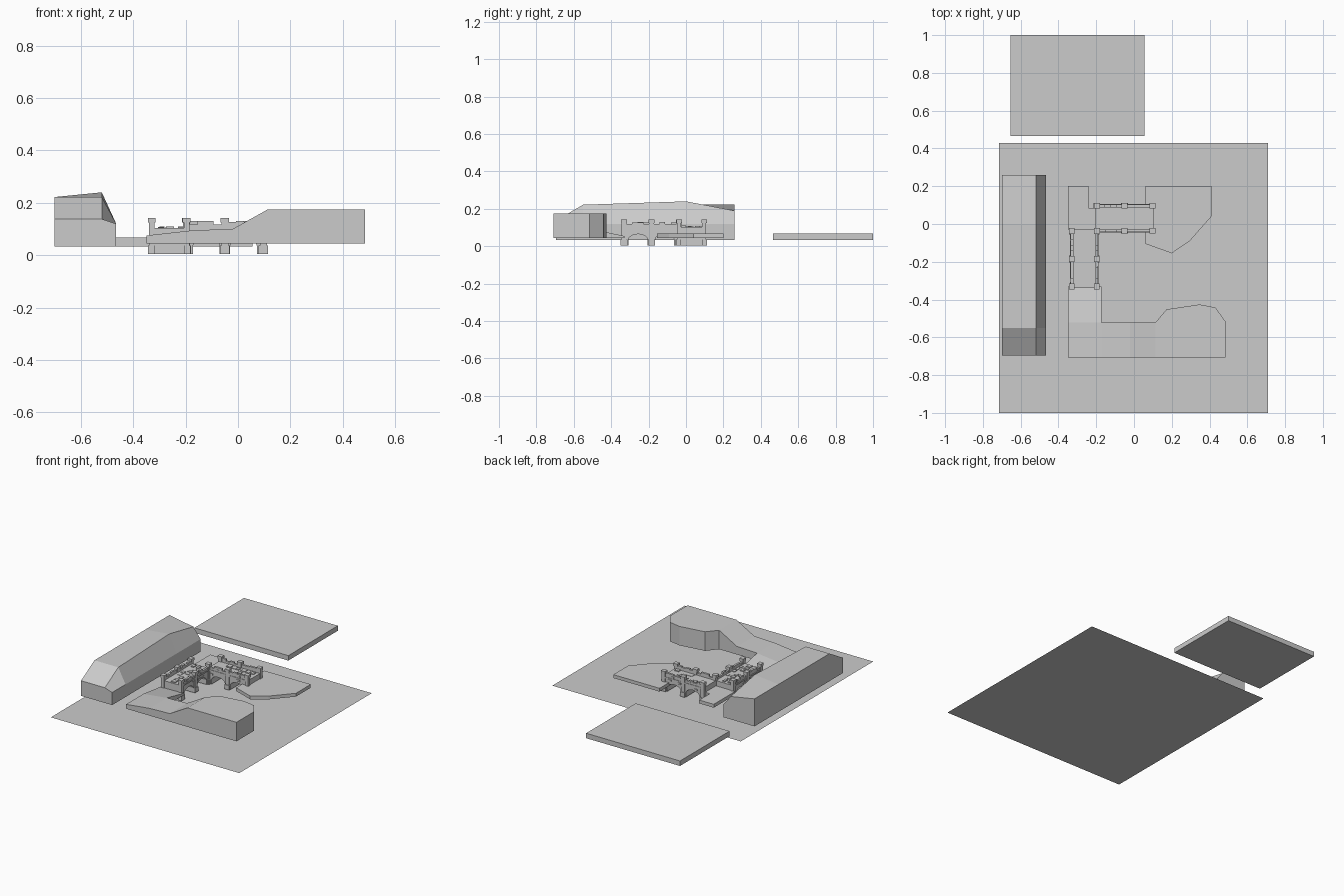
import bpy, bmesh, math, random
from mathutils import Matrix, Vector

if "Cube" in bpy.data.objects:
    bpy.data.objects.remove(bpy.data.objects["Cube"])


def finish(name, bm, matrix=None):
    bmesh.ops.recalc_face_normals(bm, faces=bm.faces)
    mesh = bpy.data.meshes.new(name)
    bm.to_mesh(mesh)
    bm.free()
    ob = bpy.data.objects.new(name, mesh)
    bpy.context.collection.objects.link(ob)
    if matrix is not None:
        ob.matrix_world = matrix
    return ob


def loft(name, sections, matrix=None):
    """Skin matching closed cross-sections and cap both ends."""
    bm = bmesh.new()
    rings = [[bm.verts.new(p) for p in s] for s in sections]
    n = len(rings[0])
    for a, b in zip(rings, rings[1:]):
        for i in range(n):
            j = (i + 1) % n
            bm.faces.new((a[i], a[j], b[j], b[i]))
    bm.faces.new(rings[0])
    bm.faces.new(rings[-1])
    return finish(name, bm, matrix)


def slab(name, outline, z0, z1):
    return loft(name, [[(x, y, z) for x, y in outline] for z in (z0, z1)])


def rect(x0, x1, y0, y1):
    return [(x0, y0), (x1, y0), (x1, y1), (x0, y1)]


def boxes(name, items, matrix):
    """Several boxes (x0, x1, y0, y1, z0, z1) as one object."""
    bm = bmesh.new()
    for x0, x1, y0, y1, z0, z1 in items:
        m = (Matrix.Translation(((x0 + x1) / 2, (y0 + y1) / 2, (z0 + z1) / 2))
             @ Matrix.Diagonal((x1 - x0, y1 - y0, z1 - z0, 1)))
        bmesh.ops.create_cube(bm, size=1, matrix=m)
    return finish(name, bm, matrix)


# flat ground sheet
bm = bmesh.new()
bm.faces.new([bm.verts.new((x, y, 0)) for x, y in rect(-0.715, 0.71, -1.0, 0.43)])
finish("ground_sheet", bm)

# separate rear platform and the two low terraces
slab("rear_platform", rect(-0.655, 0.055, 0.465, 1.0), 0.034, 0.068)
slab("right_terrace", [(0.06, 0.2), (0.41, 0.2), (0.41, 0.04), (0.295, -0.09),
                       (0.2, -0.155), (0.06, -0.105)], 0.045, 0.068)
slab("left_terrace", [(-0.35, 0.2), (-0.24, 0.2), (-0.24, 0.085), (-0.19, 0.085),
                      (-0.19, -0.03), (-0.35, -0.03)], 0.045, 0.068)

# long cliff on the left: y, outer top z, inner top z
loft("left_cliff", [[(-0.70, y, 0.034), (-0.70, y, zo), (-0.52, y, zi),
                     (-0.465, y, 0.12), (-0.465, y, 0.034)]
                    for y, zo, zi in ((-0.695, 0.138, 0.138), (-0.55, 0.222, 0.222),
                                      (0.0, 0.222, 0.24), (0.26, 0.222, 0.19))])

# front hill: x, back edge y, top z
hill = [(-0.35, -0.521, 0.075), (-0.172, -0.521, 0.095), (-0.02, -0.521, 0.10),
        (0.114, -0.521, 0.175), (0.172, -0.452, 0.175), (0.347, -0.426, 0.175),
        (0.431, -0.442, 0.175), (0.484, -0.516, 0.175)]
loft("front_hill", [[(x, -0.708, 0.045), (x, y, 0.045), (x, y, z), (x, -0.708, z)]
                    for x, y, z in hill])
# ramp from the hill to the bridge
loft("hill_ramp", [[(-0.35, y, 0.045), (-0.172, y, 0.045), (-0.172, y, zr), (-0.35, y, zl)]
                   for y, zl, zr in ((-0.521, 0.075, 0.095), (-0.33, 0.052, 0.055))])


def bridge(name, cx, cy, angle, seed):
    rng = random.Random(seed)
    m = Matrix.Translation((cx, cy, 0)) @ Matrix.Rotation(angle, 4, 'Z')
    deck, base = 0.104, 0.005
    # arched body, two spans and three piers
    prof = [(-0.155, base), (-0.122, base)]
    for c, end in ((-0.071, -0.02), (0.071, 0.122)):
        r = end - c
        prof += [(c - r * math.cos(t * math.pi / 8), 0.035 + 0.03 * math.sin(t * math.pi / 8))
                 for t in range(9)]
        prof += [(end, base), (0.02 if c < 0 else 0.155, base)]
    prof += [(0.155, deck), (-0.155, deck)]
    loft(name + "_arched_body", [[(x, y, z) for x, z in prof] for y in (-0.07, 0.07)], m)

    parapet, posts, stones = [], [], []
    for s in (-1, 1):
        def side(x0, x1, ya, yb, z0, z1):
            return (x0, x1, min(s * ya, s * yb), max(s * ya, s * yb), z0, z1)
        # pillars with a foot and a cap
        for x in (-0.147, 0.0, 0.147):
            posts += [side(x - 0.013, x + 0.013, 0.056, 0.077, base, 0.136),
                      side(x - 0.016, x + 0.016, 0.052, 0.081, 0.124, 0.142),
                      side(x - 0.018, x + 0.018, 0.056, 0.081, base, 0.036)]
        # worn parapet blocks between the pillars
        for x0 in (-0.134, 0.013):
            for i in range(4):
                a = x0 + i * 0.03025
                parapet.append(side(a, a + 0.03025, 0.058, 0.072, 0.095,
                                    rng.choice((0.118, 0.126, 0.131))))
        # cornice and raised stones on the outer face
        parapet.append(side(-0.15, 0.15, 0.065, 0.075, 0.094, 0.103))
        for _ in range(7):
            x, z = rng.uniform(-0.13, 0.11), rng.choice((0.07, 0.082, 0.107))
            stones.append(side(x, x + rng.uniform(0.014, 0.026), 0.066, 0.0745, z, z + 0.01))
    # uneven paving on the deck
    for i in range(8):
        for j in range(3):
            if rng.random() < 0.55:
                x, y = -0.145 + i * 0.036, -0.054 + j * 0.036
                stones.append((x, x + rng.uniform(0.02, 0.034), y, y + rng.uniform(0.018, 0.034),
                               0.10, deck + rng.uniform(0.002, 0.006)))
    boxes(name + "_parapets", parapet, m)
    boxes(name + "_pillars", posts, m)
    boxes(name + "_stones", stones, m)


# two stone bridges meeting at a corner
bridge("cross_bridge", -0.05, 0.03, 0, 3)
bridge("long_bridge", -0.263, -0.185, math.pi / 2, 8)
